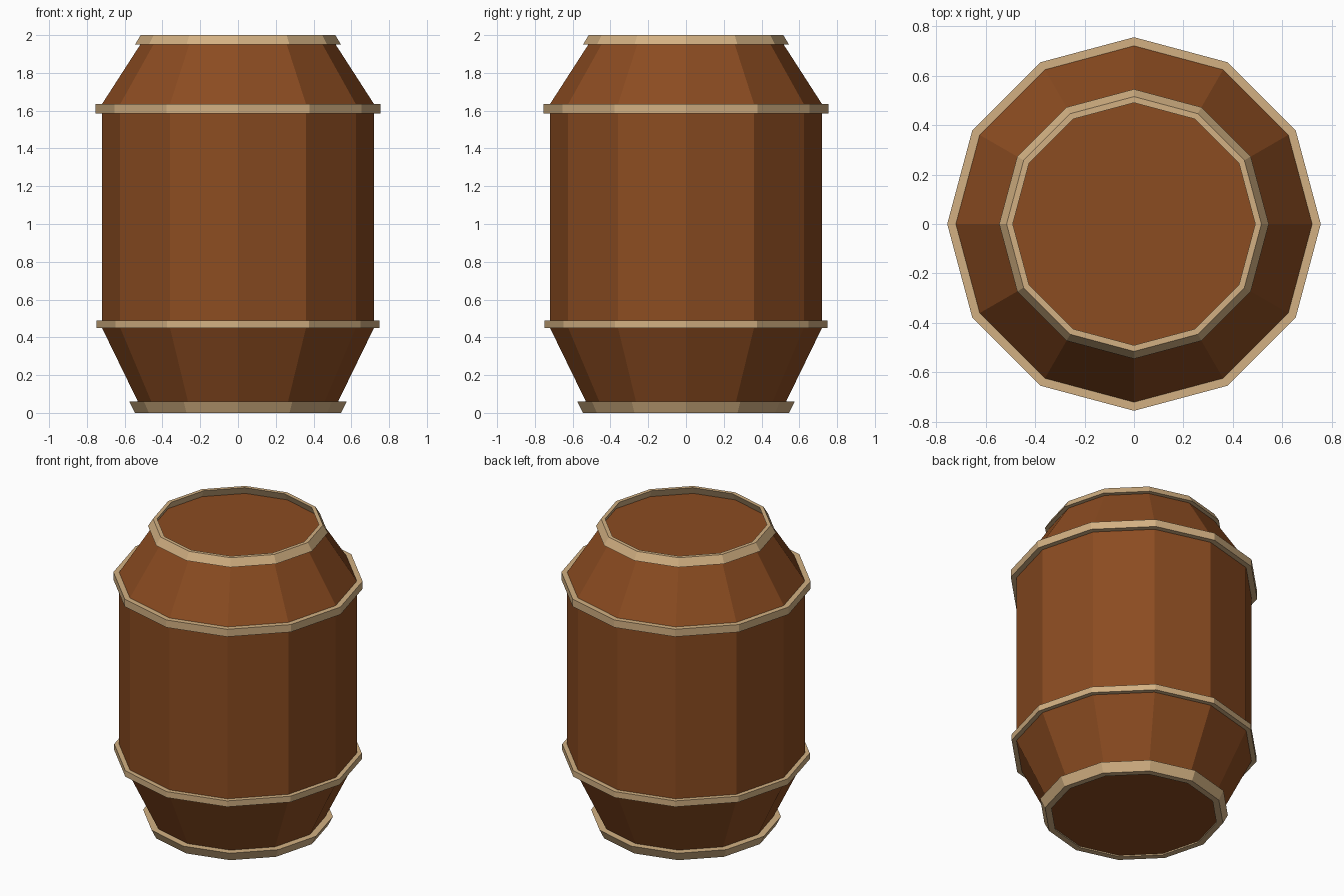
import bpy, bmesh, math

if "Cube" in bpy.data.objects:
    bpy.data.objects.remove(bpy.data.objects["Cube"])

SIDES = 12


def material(name, rgb):
    m = bpy.data.materials.new(name)
    m.diffuse_color = (*rgb, 1)
    m.use_nodes = True
    m.node_tree.nodes["Principled BSDF"].inputs["Base Color"].default_value = m.diffuse_color
    return m


wood = material("brown_wood", (0.26, 0.072, 0.015))
band = material("tan_band", (0.645, 0.434, 0.223))


def lathe(name, profile, mat, closed):
    """Spin (radius, z) points into a 12-sided solid: a closed ring or a capped body."""
    bm = bmesh.new()
    loops = []
    for r, z in profile:
        loops.append([bm.verts.new((r * math.cos(math.tau * i / SIDES),
                                    r * math.sin(math.tau * i / SIDES), z))
                      for i in range(SIDES)])
    pairs = list(zip(loops, loops[1:]))
    if closed:
        pairs.append((loops[-1], loops[0]))
    else:
        bm.faces.new(loops[0])
        bm.faces.new(loops[-1])
    for a, b in pairs:
        for i in range(SIDES):
            j = (i + 1) % SIDES
            bm.faces.new((a[i], a[j], b[j], b[i]))
    bmesh.ops.recalc_face_normals(bm, faces=bm.faces)
    mesh = bpy.data.meshes.new(name)
    bm.to_mesh(mesh)
    bm.free()
    mesh.materials.append(mat)
    obj = bpy.data.objects.new(name, mesh)
    bpy.context.collection.objects.link(obj)


# Wooden body with flat lid and base
lathe("barrel_body", [(0.507, 0.01), (0.53, 0.06), (0.72, 0.45),
                      (0.72, 1.635), (0.517, 1.95)], wood, False)

# Bands: inner and outer radius at the bottom, then at the top
bands = {
    "bottom_band": (0.0, 0.06, 0.505, 0.545, 0.53, 0.575),
    "lower_band": (0.45, 0.49, 0.715, 0.75, 0.715, 0.75),
    "upper_band": (1.585, 1.635, 0.715, 0.755, 0.715, 0.755),
    "top_band": (1.95, 2.0, 0.515, 0.545, 0.49, 0.515),
}
for name, (z0, z1, in0, out0, in1, out1) in bands.items():
    lathe(name, [(in0, z0), (out0, z0), (out1, z1), (in1, z1)], band, True)
